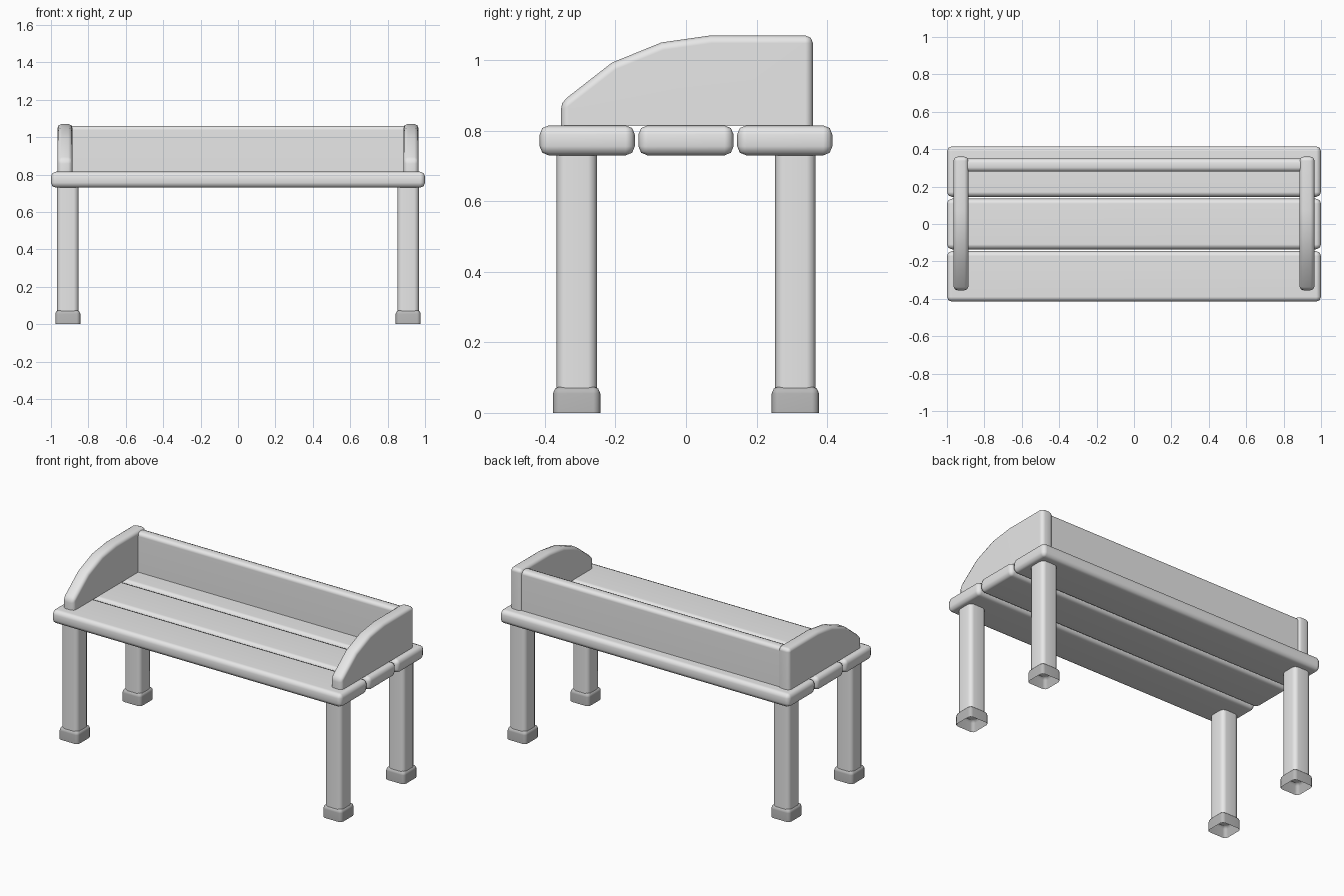
import bpy, bmesh, math
from mathutils import Vector

cube = bpy.data.objects.get("Cube")
if cube:
    bpy.data.objects.remove(cube, do_unlink=True)


def make_material(name, grey):
    mat = bpy.data.materials.new(name)
    mat.use_nodes = True
    colour = (grey, grey, grey, 1)
    mat.diffuse_color = colour
    mat.node_tree.nodes["Principled BSDF"].inputs["Base Color"].default_value = colour
    return mat


LIGHT = make_material("light grey", 0.8)
DARK = make_material("mid grey", 0.48)


def box_mesh(lo, hi):
    bm = bmesh.new()
    bmesh.ops.create_cube(bm, size=1)
    lo, hi = Vector(lo), Vector(hi)
    for v in bm.verts:
        v.co = (lo + hi) / 2 + v.co * (hi - lo)
    return bm


def round_edges(bm, width, pick=lambda e: True, segments=2):
    bmesh.ops.bevel(bm, geom=[e for e in bm.edges if pick(e)], offset=width,
                    segments=segments, profile=0.5, affect='EDGES', clamp_overlap=True)


def cut_below(bm, z):
    bmesh.ops.bisect_plane(bm, geom=bm.verts[:] + bm.edges[:] + bm.faces[:],
                           plane_co=(0, 0, z), plane_no=(0, 0, 1), clear_inner=True)


def finish(bm, name, mat):
    bmesh.ops.recalc_face_normals(bm, faces=bm.faces)
    mesh = bpy.data.meshes.new(name)
    bm.to_mesh(mesh)
    bm.free()
    mesh.materials.append(mat)
    obj = bpy.data.objects.new(name, mesh)
    bpy.context.collection.objects.link(obj)
    bpy.ops.object.select_all(action='DESELECT')
    obj.select_set(True)
    bpy.context.view_layer.objects.active = obj
    bpy.ops.object.shade_smooth_by_angle(angle=math.radians(50))
    obj.modifiers.new("Weighted normals", 'WEIGHTED_NORMAL').keep_sharp = True
    return obj


def is_vertical(e):
    a, b = e.verts
    return abs(a.co.z - b.co.z) > 0.9 * e.calc_length()


# Seat slats
for name, y in (("front", -0.28), ("middle", 0), ("back", 0.28)):
    bm = box_mesh((-1, y - 0.135, 0.73), (1, y + 0.135, 0.815))
    round_edges(bm, 0.026)
    finish(bm, name + "_seat_slat", LIGHT)

# Backrest board, rounded along its top
bm = box_mesh((-0.89, 0.28, 0.81), (0.89, 0.35, 1.06))
round_edges(bm, 0.022, lambda e: all(v.co.z > 1 for v in e.verts)
            and abs(e.verts[0].co.x - e.verts[1].co.x) > 1)
finish(bm, "backrest", LIGHT)

# Curved side panels, with the rounded lower rim cut off at the seat
PROFILE = [(-0.355, 0.74), (-0.355, 0.88), (-0.21, 0.993), (-0.07, 1.05),
           (0.07, 1.07), (0.36, 1.07), (0.36, 0.74)]
for side, x in (("left", 0.885), ("right", -0.965)):
    bm = bmesh.new()
    face = bm.faces.new([bm.verts.new((x, y, z)) for y, z in PROFILE])
    new = bmesh.ops.extrude_face_region(bm, geom=[face])["geom"]
    bmesh.ops.translate(bm, vec=(0.08, 0, 0),
                        verts=[g for g in new if isinstance(g, bmesh.types.BMVert)])
    bmesh.ops.recalc_face_normals(bm, faces=bm.faces)
    # Round the rim and the sharp corners, keeping the facets of the curve
    round_edges(bm, 0.022, lambda e: abs(e.verts[0].co.x - e.verts[1].co.x) < 0.01
                or e.calc_face_angle() > 0.8)
    cut_below(bm, 0.814)
    finish(bm, side + "_side_panel", LIGHT)

# Legs and their open-bottomed feet
for side, x in (("left", 0.91), ("right", -0.91)):
    for end, y in (("front", -0.31), ("back", 0.31)):
        bm = box_mesh((x - 0.057, y - 0.057, 0.07), (x + 0.057, y + 0.057, 0.74))
        round_edges(bm, 0.025, is_vertical)
        finish(bm, f"{end}_{side}_leg", LIGHT)

        bm = box_mesh((x - 0.067, y - 0.067, -0.05), (x + 0.067, y + 0.067, 0.075))
        round_edges(bm, 0.02)
        cut_below(bm, 0)
        finish(bm, f"{end}_{side}_foot", DARK)
